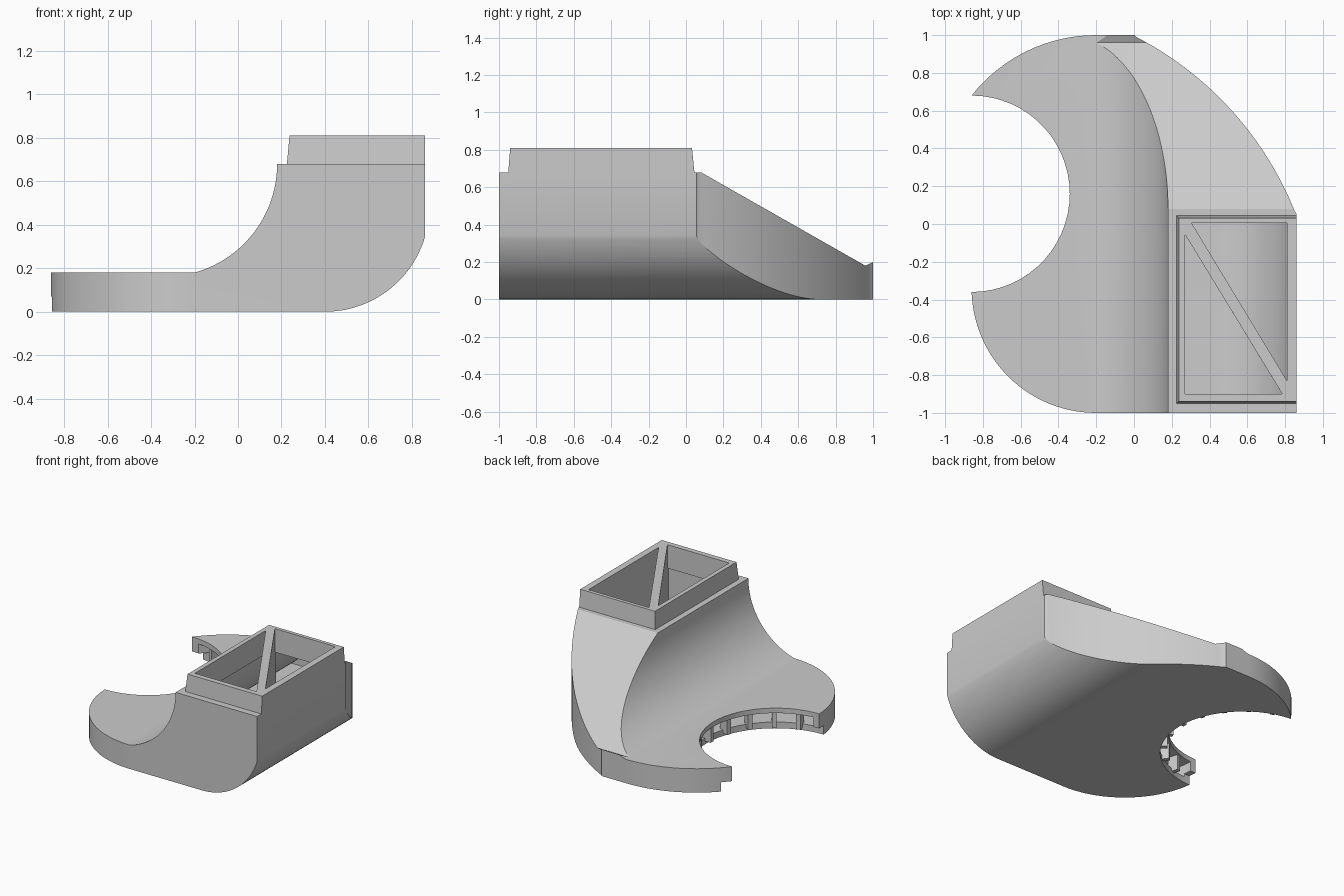
import bpy, bmesh, math
from mathutils import Vector, Matrix

cube = bpy.data.objects.get("Cube")
if cube:
    bpy.data.objects.remove(cube)

mat = bpy.data.materials.new("light grey")
mat.use_nodes = True
grey = (0.6, 0.6, 0.6, 1)
mat.diffuse_color = grey
mat.node_tree.nodes["Principled BSDF"].inputs["Base Color"].default_value = grey


def arc(cx, cy, r, a0, a1, n=28):
    steps = [math.radians(a0 + (a1 - a0) * i / n) for i in range(n + 1)]
    return [(cx + r * math.cos(a), cy + r * math.sin(a)) for a in steps]


def prism(name, pts, axis, lo, hi):
    """Extrude a 2D outline along the given axis."""
    place = {"x": lambda u, v, d: (d, u, v),
             "y": lambda u, v, d: (u, d, v),
             "z": lambda u, v, d: (u, v, d)}[axis]
    bm = bmesh.new()
    face = bm.faces.new([bm.verts.new(place(u, v, lo)) for u, v in pts])
    new = bmesh.ops.extrude_face_region(bm, geom=[face])["geom"]
    bmesh.ops.translate(bm, vec=Vector(place(0, 0, hi - lo)),
                        verts=[g for g in new if isinstance(g, bmesh.types.BMVert)])
    bmesh.ops.recalc_face_normals(bm, faces=bm.faces)
    me = bpy.data.meshes.new(name)
    bm.to_mesh(me)
    bm.free()
    me.materials.append(mat)
    ob = bpy.data.objects.new(name, me)
    bpy.context.collection.objects.link(ob)
    return ob


def combine(ob, tool, op="DIFFERENCE"):
    """Apply a boolean and discard the tool object."""
    mod = ob.modifiers.new("cut", "BOOLEAN")
    mod.operation, mod.solver, mod.object = op, "EXACT", tool
    bpy.context.view_layer.update()
    dg = bpy.context.evaluated_depsgraph_get()
    me = bpy.data.meshes.new_from_object(ob.evaluated_get(dg))
    ob.modifiers.clear()
    ob.data = me
    bpy.data.objects.remove(tool)


def shell_solid(name, t):
    """Solid of the housing, shrunk inward by wall thickness t."""
    profile = ([(-1.2, t)] + arc(0.4, 0.48, 0.48 - t, -90, 0)
               + [(0.88 - t, 0.68 - t)])
    r = 0.519 + t
    end = -math.degrees(math.asin((0.5 + t * 0.8) / r))
    profile += arc(-0.339, 0.68, r, math.degrees(math.asin(-t / r)), end)
    profile += [(-1.2, 0.18 - t * 0.8)]
    ob = prism(name, profile, "y", -1.2, 1.2)

    # plan outline with rounded lobes and a swept rear corner
    cx, cy, big = -0.81, -0.6, 1.79
    mid = math.degrees(math.atan2(1.125, 1.24))
    sweep = [p for p in arc(cx, cy, big - t, mid - 24, mid + 24, 40)
             if p[0] < 0.86 - t and p[1] < 1 - t]
    plan = arc(-0.2, -0.34, 0.66 - t, 180, 270) + [(0.86 - t, -1 + t)]
    plan += [(0.86 - t, sweep[0][1] - 0.01)] + sweep
    plan += [(sweep[-1][0] - 0.01, 1 - t)] + arc(-0.2, 0.16, 0.84 - t, 90, 180)
    combine(ob, prism("plan", plan, "z", -0.2, 1), "INTERSECT")

    # rear slope
    side = [(-1.2, -0.1), (1.2, -0.1), (1.2, 0.3), (0.96, 0.18 - t),
            (-0.2, 0.839 - t), (-1.2, 0.84 - t)]
    combine(ob, prism("slope", side, "x", -1.3, 1.3), "INTERSECT")
    return ob


# housing and its cavity, leaving the diagonal wall standing
body = shell_solid("housing", 0)
cavity = shell_solid("cavity", 0.047)
diagonal = [(0.2, 0.06), (0.85, -1.007), (0.88, -0.946), (0.235, 0.12)]
combine(cavity, prism("diagonal", diagonal, "z", -0.1, 0.9))
combine(body, cavity)

# round bite through the low side, wider at the floor
BX, BY, BR = -0.86, 0.16, 0.52
combine(body, prism("bite", arc(BX, BY, BR, 0, 354, 59), "z", -0.5, 1))
combine(body, prism("floor_bite", arc(BX, BY, BR + 0.06, 0, 354, 59), "z", -0.5, 0.07))

# triangular openings through the top and collar
collar = prism("collar", [(0.225, -0.95), (0.86, -0.95), (0.86, 0.045), (0.225, 0.045)],
               "z", 0.68, 0.81)
for v in collar.data.vertices:
    if v.co.z > 0.7:
        v.co.x = max(v.co.x, 0.237)
        v.co.y = min(max(v.co.y, -0.94), 0.032)
openings = [[(0.27, -0.055), (0.27, -0.90), (0.785, -0.90)],
            [(0.305, 0.005), (0.81, 0.005), (0.81, -0.83)]]
for tri in openings:
    combine(body, prism("opening", tri, "z", 0.55, 1))
    combine(collar, prism("opening", tri, "z", 0.55, 1))

# short radial ribs around the bite
parts = [body, collar]
for i, deg in enumerate(range(-72, 73, 18)):
    rib = prism(f"bite_rib_{i + 1}",
                [(BR + 0.01, -0.016), (BR + 0.09, -0.016),
                 (BR + 0.09, 0.016), (BR + 0.01, 0.016)], "z", 0.025, 0.15)
    rib.data.transform(Matrix.Translation((BX, BY, 0))
                       @ Matrix.Rotation(math.radians(deg), 4, "Z"))
    parts.append(rib)

# smooth the curved walls, keep edges sharp
bpy.ops.object.select_all(action="DESELECT")
for ob in parts:
    ob.select_set(True)
bpy.context.view_layer.objects.active = body
bpy.ops.object.shade_smooth_by_angle(angle=math.radians(25))
